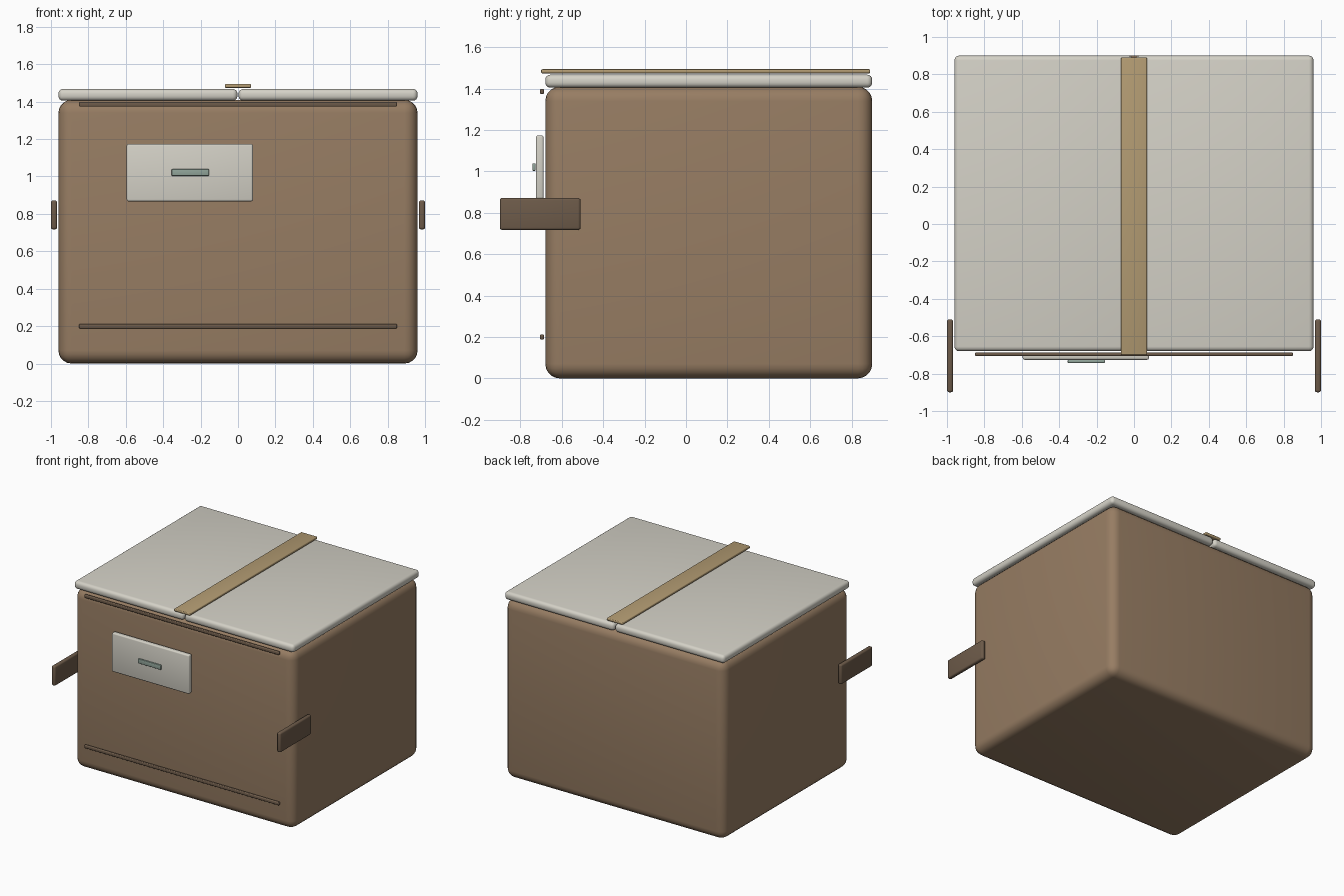
import bpy, math

if "Cube" in bpy.data.objects:
    bpy.data.objects.remove(bpy.data.objects["Cube"])


def material(name, color):
    m = bpy.data.materials.new(name)
    m.diffuse_color = (*color, 1)
    m.use_nodes = True
    m.node_tree.nodes["Principled BSDF"].inputs["Base Color"].default_value = m.diffuse_color
    return m


CARD = material("cardboard", (0.31, 0.205, 0.125))
DARK = material("dark_cardboard", (0.155, 0.105, 0.068))
PALE = material("pale_lid", (0.66, 0.64, 0.57))
TAPE = material("tape", (0.45, 0.33, 0.17))
GREEN = material("grey_green", (0.28, 0.37, 0.32))


def block(name, x, y, z, bevel, mat, segments=3):
    """Rounded box spanning the given (min, max) ranges."""
    spans = (x, y, z)
    bpy.ops.mesh.primitive_cube_add(size=1, location=[(a + b) / 2 for a, b in spans])
    ob = bpy.context.object
    ob.name = name
    ob.scale = [b - a for a, b in spans]
    bpy.ops.object.transform_apply(location=False, rotation=False, scale=True)
    mod = ob.modifiers.new("Bevel", "BEVEL")
    mod.width = bevel
    mod.segments = segments
    bpy.ops.object.modifier_apply(modifier=mod.name)
    bpy.ops.object.shade_smooth_by_angle(angle=math.radians(35))
    ob.data.materials.append(mat)
    return ob


# Box body
block("box_body", (-0.96, 0.96), (-0.68, 0.90), (0, 1.41), 0.07, CARD, 5)

# Top flaps and side handles, one of each per side
for side, s in (("left", -1), ("right", 1)):
    block(side + "_flap", sorted((s * 0.003, s * 0.96)), (-0.68, 0.90),
          (1.405, 1.468), 0.025, PALE, 4)
    block(side + "_handle", sorted((s * 0.967, s * 1.0)), (-0.90, -0.51),
          (0.717, 0.872), 0.012, DARK)

# Tape along the seam between the flaps
block("seam_tape", (-0.07, 0.07), (-0.70, 0.89), (1.474, 1.494), 0.006, TAPE)

# Front label with a small mark
block("front_label", (-0.595, 0.08), (-0.726, -0.688), (0.867, 1.174), 0.01, PALE)
block("label_mark", (-0.355, -0.155), (-0.743, -0.727), (1.003, 1.039), 0.005, GREEN)

# Front edge strips
for name, z in (("lower_strip", 0.20), ("upper_strip", 1.386)):
    block(name, (-0.85, 0.85), (-0.706, -0.686), (z - 0.0125, z + 0.0125), 0.006, DARK)
